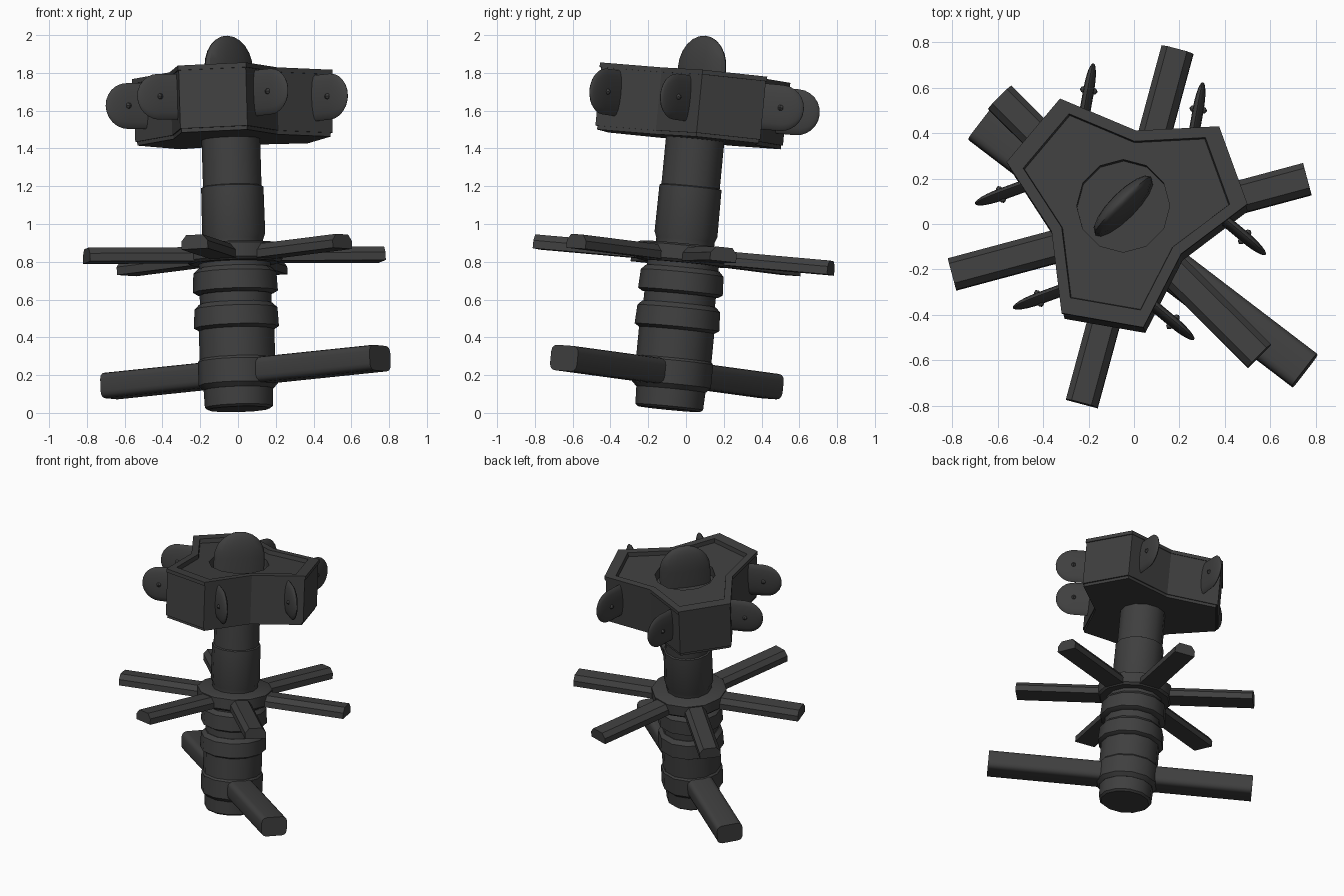
import bpy, bmesh, math
from mathutils import Matrix, Vector

old = bpy.data.objects.get("Cube")
if old:
    bpy.data.objects.remove(old, do_unlink=True)

# Single dark grey material
grey = bpy.data.materials.new("dark_grey")
grey.use_nodes = True
colour = (0.05, 0.05, 0.05, 1)
grey.diffuse_color = colour
shader = next(n for n in grey.node_tree.nodes if n.type == 'BSDF_PRINCIPLED')
shader.inputs["Base Color"].default_value = colour

# The whole device leans: local z runs along this tilted axis
tilt = Vector((0, 0, 1)).rotation_difference(Vector((-0.03, 0.097, 1)))
FRAME = Matrix.Translation((0.005, -0.09, 0.02)) @ tilt.to_matrix().to_4x4()


def turn(degrees):
    return Matrix.Rotation(math.radians(degrees), 4, 'Z')


def finish(name, bm, place=Matrix(), smooth=True):
    bmesh.ops.recalc_face_normals(bm, faces=bm.faces)
    bm.transform(FRAME @ place)
    mesh = bpy.data.meshes.new(name)
    bm.to_mesh(mesh)
    bm.free()
    mesh.materials.append(grey)
    obj = bpy.data.objects.new(name, mesh)
    bpy.context.collection.objects.link(obj)
    if smooth:
        bpy.ops.object.select_all(action='DESELECT')
        obj.select_set(True)
        bpy.context.view_layer.objects.active = obj
        bpy.ops.object.shade_smooth_by_angle(angle=math.radians(32))
    return obj


def loft(loops):
    """Closed solid through a series of equal-length point loops."""
    bm = bmesh.new()
    rings = [[bm.verts.new(p) for p in loop] for loop in loops]
    n = len(rings[0])
    for a, b in zip(rings, rings[1:]):
        for i in range(n):
            j = (i + 1) % n
            bm.faces.new((a[i], a[j], b[j], b[i]))
    bm.faces.new(rings[0][::-1])
    bm.faces.new(rings[-1])
    return bm


def circle(r, z, sides):
    return [(r * math.cos(math.tau * i / sides), r * math.sin(math.tau * i / sides), z)
            for i in range(sides)]


def lathe(name, profile, sides=12):
    return finish(name, loft([circle(r, z, sides) for z, r in profile]))


def lens(name, radius, half_thick, tail, place):
    """Flat rounded paddle: round end along +x, straight tail along -x."""
    bm = bmesh.new()
    bmesh.ops.create_uvsphere(bm, u_segments=16, v_segments=12, radius=1)
    bm.transform(Matrix.Rotation(math.pi / 2, 4, 'Y'))
    for v in bm.verts:
        if v.co.x < -0.01:
            v.co.x = -tail / radius
            v.co.yz = v.co.yz.normalized() if v.co.yz.length > 0.1 else v.co.yz
    bm.transform(Matrix.Diagonal((radius, half_thick, radius, 1)))
    bmesh.ops.remove_doubles(bm, verts=bm.verts, dist=0.0005)
    return finish(name, bm, place)


# Shaft: foot, collar, two ribs and the upper column
lathe("foot", [(0, 0.165), (0.012, 0.18), (0.13, 0.185)])
lathe("arm_collar", [(0.105, 0.185), (0.13, 0.21), (0.255, 0.21), (0.28, 0.19)])
lathe("lower_shaft", [(0.25, 0.2), (0.46, 0.2)])
lathe("rib_core", [(0.44, 0.19), (0.8, 0.19)])
for k, z in enumerate((0.42, 0.61)):
    lathe(f"rib_{k}", [(z, 0.2), (z + 0.015, 0.225), (z + 0.115, 0.22), (z + 0.14, 0.195)])
lathe("upper_shaft", [(0.86, 0.155), (0.9, 0.155), (0.93, 0.167), (1.18, 0.165),
                      (1.185, 0.155), (1.46, 0.155)])

# Cross arm with rounded long edges
half = 0.9
bm = bmesh.new()
bmesh.ops.create_cube(bm, size=1)
bm.transform(Matrix.Diagonal((2 * half, 0.18, 0.135, 1)))
long_edges = [e for e in bm.edges if abs(e.verts[0].co.x - e.verts[1].co.x) > half]
bmesh.ops.bevel(bm, geom=long_edges, offset=0.035, segments=3, profile=0.5, affect='EDGES')
finish("cross_arm", bm, Matrix.Translation((0.04, -0.03, 0.193)) @ turn(-37.5))

# Hub with six chamfered spokes
lathe("hub", [(0.775, 0.24), (0.79, 0.255), (0.865, 0.255), (0.875, 0.235)])
section = [(-0.072, 0.783), (0.072, 0.783), (0.072, 0.825), (0.045, 0.858),
           (-0.045, 0.858), (-0.072, 0.825)]
for k in range(6):
    bm = loft([[(x, y, z) for y, z in section] for x in (0.15, 0.81)])
    finish(f"spoke_{k}", bm, turn(15 + 60 * k), smooth=False)

# Three-lobed head with a lip and recessed top
LOW, HIGH = 1.435, 1.79


def head_loop(scale, z):
    points = []
    for k in range(3):
        for offset, r in ((-19.5, 0.54), (19.5, 0.54), (60, 0.33)):
            a = math.radians(20 + 120 * k + offset)
            points.append((scale * r * math.cos(a), scale * r * math.sin(a), z))
    return points


head = finish("head", loft([
    head_loop(0.98, LOW), head_loop(0.98, LOW + 0.02), head_loop(1, LOW + 0.02),
    head_loop(1, HIGH - 0.025), head_loop(1.015, HIGH - 0.025), head_loop(1.015, HIGH),
    head_loop(0.87, HIGH), head_loop(0.86, HIGH - 0.03)]), smooth=False)

# Round well in the head
cutter = finish("well_cutter", loft([circle(0.205, HIGH - 0.1, 12), circle(0.205, HIGH + 0.1, 12)]),
                smooth=False)
cutter.hide_render = True
cutter.hide_set(True)
well = head.modifiers.new("well", 'BOOLEAN')
well.operation = 'DIFFERENCE'
well.solver = 'EXACT'
well.object = cutter
bpy.context.view_layer.objects.active = head
bpy.ops.object.modifier_apply(modifier=well.name)
bpy.data.objects.remove(cutter, do_unlink=True)

# Upright paddle on top
lens("top_paddle", 0.175, 0.052, 0.13, Matrix.Translation((0, 0, 1.812)) @ turn(45)
     @ Matrix.Rotation(-math.pi / 2, 4, 'Y'))

# Pairs of side paddles in each notch, each with a pin
for k in range(3):
    for side in (-1, 1):
        place = turn(80 + 120 * k) @ Matrix.Translation((0.488, side * 0.245, 1.635))
        lens(f"side_paddle_{k}_{side}", 0.122, 0.024, 0.14, place)
        bm = bmesh.new()
        bmesh.ops.create_uvsphere(bm, u_segments=10, v_segments=6, radius=0.02)
        bm.transform(Matrix.Diagonal((1, 2, 1, 1)))
        finish(f"pin_{k}_{side}", bm, place)
